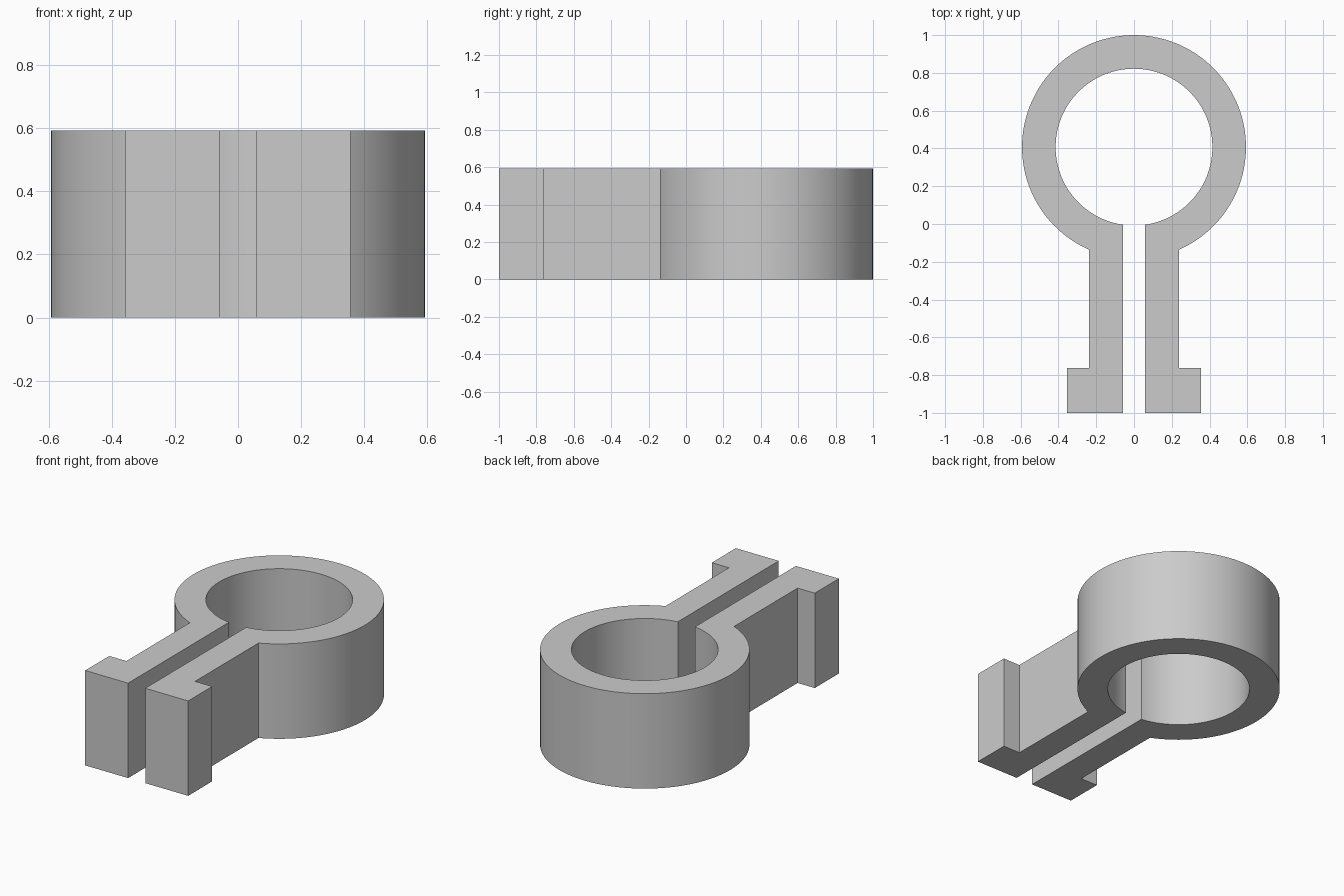
import bpy, bmesh, math

cube = bpy.data.objects.get("Cube")
if cube:
    bpy.data.objects.remove(cube, do_unlink=True)

# Proportions in multiples of one unit
U = 2 / 33.73
INNER, OUTER, HEIGHT = 7 * U, 10 * U, 10 * U
GAP, ARM, FOOT = U, 4 * U, 6 * U          # half widths of slot, arms, feet
CENTRE_Y = 1 - OUTER
FOOT_TOP = -1 + 4 * U
STEPS = 48

grey = bpy.data.materials.new("plain_grey")
grey.use_nodes = True
colour = (0.6, 0.6, 0.6, 1)
grey.diffuse_color = colour
grey.node_tree.nodes["Principled BSDF"].inputs["Base Color"].default_value = colour


def half_arc(radius, x_start):
    """Points from the slot side at x_start round to the back of the ring."""
    start = math.asin(x_start / radius)
    return [(radius * math.sin(a), CENTRE_Y - radius * math.cos(a))
            for a in (start + (math.pi - start) * i / STEPS for i in range(STEPS + 1))]


# Right-hand half of the outline: outer arc, arm, foot; then the inner arc
outer = half_arc(OUTER, ARM)[::-1]
foot = [(ARM, FOOT_TOP), (FOOT, FOOT_TOP), (FOOT, -1), (GAP, -1)]
inner = half_arc(INNER, GAP)
half = outer + foot + inner

# Mirror the half into one closed outline, sharing the two points at the back
outline = half + [(-x, y) for x, y in half[-2:0:-1]]

bm = bmesh.new()
base = bm.faces.new([bm.verts.new((x, y, 0)) for x, y in outline])
raised = bmesh.ops.extrude_face_region(bm, geom=[base], use_keep_orig=True)
top_verts = [g for g in raised["geom"] if isinstance(g, bmesh.types.BMVert)]
bmesh.ops.translate(bm, vec=(0, 0, HEIGHT), verts=top_verts)
bmesh.ops.recalc_face_normals(bm, faces=bm.faces)

mesh = bpy.data.meshes.new("ring_clamp")
bm.to_mesh(mesh)
bm.free()
mesh.materials.append(grey)
clamp = bpy.data.objects.new("ring_clamp", mesh)
bpy.context.collection.objects.link(clamp)

# Smooth the round walls and keep the corners sharp
bpy.ops.object.select_all(action="DESELECT")
clamp.select_set(True)
bpy.context.view_layer.objects.active = clamp
bpy.ops.object.shade_smooth_by_angle(angle=math.radians(20))
